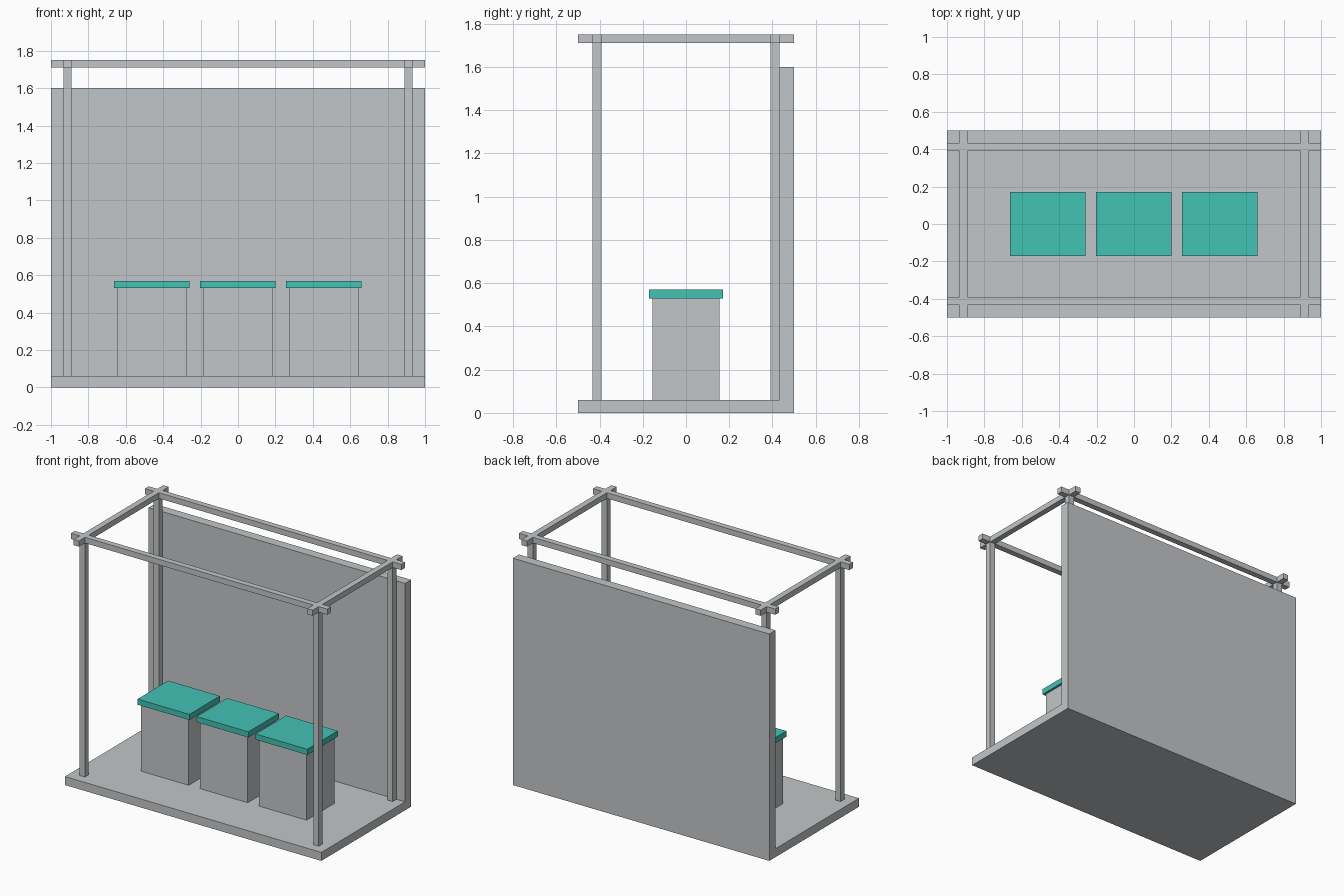
import bpy
import bmesh

cube = bpy.data.objects.get("Cube")
if cube:
    bpy.data.objects.remove(cube, do_unlink=True)


def make_material(name, color):
    mat = bpy.data.materials.new(name)
    mat.use_nodes = True
    mat.diffuse_color = (*color, 1)
    mat.node_tree.nodes["Principled BSDF"].inputs["Base Color"].default_value = (*color, 1)
    return mat


GREY = make_material("light grey", (0.545, 0.565, 0.578))
TEAL = make_material("teal", (0.055, 0.539, 0.456))


def add_object(name, bm, mat):
    bmesh.ops.recalc_face_normals(bm, faces=bm.faces)
    mesh = bpy.data.meshes.new(name)
    bm.to_mesh(mesh)
    bm.free()
    mesh.materials.append(mat)
    obj = bpy.data.objects.new(name, mesh)
    bpy.context.collection.objects.link(obj)
    return obj


def box(name, x, y, z, mat=GREY):
    """Box from (min, max) ranges on each axis."""
    bm = bmesh.new()
    bmesh.ops.create_cube(bm, size=1)
    for v in bm.verts:
        v.co = [(r[0] + r[1]) / 2 + c * (r[1] - r[0]) for c, r in zip(v.co, (x, y, z))]
    return add_object(name, bm, mat)


POST_X, POST_Y, HALF = 0.912, 0.412, 0.021
FLOOR, BEAM, TOP = 0.06, 1.71, 1.75

# Floor slab and back wall
box("floor_slab", (-1, 1), (-0.5, 0.43), (0, FLOOR))
box("back_wall", (-1, 1), (0.433, 0.5), (0, 1.6))
box("floor_rear_strip", (-1, 1), (0.43, 0.433), (0, FLOOR))

# Corner posts
for sx, side in ((-1, "right"), (1, "left")):
    for sy, end in ((-1, "front"), (1, "back")):
        x, y = sx * POST_X, sy * POST_Y
        box(f"{end}_{side}_post", (x - HALF, x + HALF), (y - HALF, y + HALF), (FLOOR, BEAM))

# Roof frame: crossing beams as one solid, from the filled cells of a grid
xs = [-1, -POST_X - HALF, -POST_X + HALF, POST_X - HALF, POST_X + HALF, 1]
ys = [-0.5, -POST_Y - HALF, -POST_Y + HALF, POST_Y - HALF, POST_Y + HALF, 0.5]
bm = bmesh.new()
grid = [[bm.verts.new((x, y, BEAM)) for y in ys] for x in xs]
for i in range(5):
    for j in range(5):
        if i % 2 or j % 2:
            bm.faces.new((grid[i][j], grid[i + 1][j], grid[i + 1][j + 1], grid[i][j + 1]))
bmesh.ops.delete(bm, geom=[v for v in bm.verts if not v.link_faces], context="VERTS")
top = bmesh.ops.extrude_face_region(bm, geom=bm.faces[:], use_keep_orig=True)
for v in top["geom"]:
    if isinstance(v, bmesh.types.BMVert):
        v.co.z = TOP
add_object("roof_frame", bm, GREY)

# Three pedestals with overhanging tops
for x, side in ((-0.462, "right"), (-0.002, "middle"), (0.458, "left")):
    box(f"{side}_pedestal", (x - 0.186, x + 0.186), (-0.155, 0.155), (FLOOR, 0.53))
    box(f"{side}_pedestal_top", (x - 0.202, x + 0.202), (-0.17, 0.17), (0.53, 0.57), TEAL)
